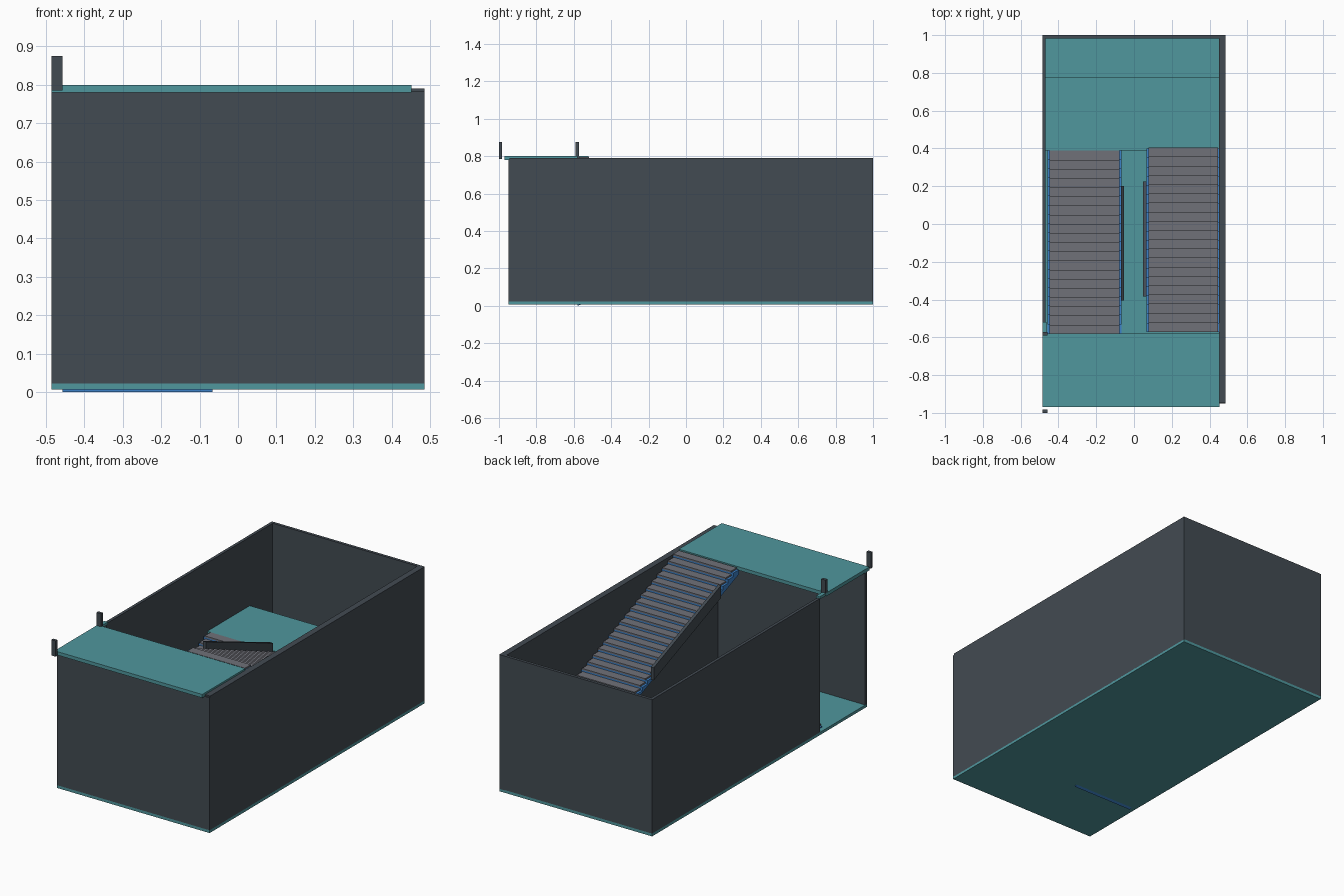
import bpy, bmesh

if "Cube" in bpy.data.objects:
    bpy.data.objects.remove(bpy.data.objects["Cube"])


def material(name, rgb):
    m = bpy.data.materials.new(name)
    m.diffuse_color = (*rgb, 1)
    m.use_nodes = True
    m.node_tree.nodes["Principled BSDF"].inputs["Base Color"].default_value = m.diffuse_color
    return m


DARK = material("dark_wall", (0.055, 0.07, 0.085))
TEAL = material("teal_slab", (0.08, 0.31, 0.34))
BLUE = material("blue_steel", (0.045, 0.22, 0.58))
GREY = material("grey_tread", (0.16, 0.165, 0.19))


def finish(name, bm, mat):
    bmesh.ops.recalc_face_normals(bm, faces=bm.faces)
    me = bpy.data.meshes.new(name)
    bm.to_mesh(me)
    bm.free()
    me.materials.append(mat)
    ob = bpy.data.objects.new(name, me)
    bpy.context.collection.objects.link(ob)
    return ob


def add_box(bm, x, y, z):
    vs = bmesh.ops.create_cube(bm, size=1)["verts"]
    for v in vs:
        for i, (a, b) in enumerate((x, y, z)):
            v.co[i] = a if v.co[i] < 0 else b


def box(name, x, y, z, mat):
    bm = bmesh.new()
    add_box(bm, x, y, z)
    return finish(name, bm, mat)


def extrude_profile(name, pts, x0, x1, mat):
    """Closed (y, z) outline swept along x."""
    bm = bmesh.new()
    f = bm.faces.new([bm.verts.new((x0, y, z)) for y, z in pts])
    ext = bmesh.ops.extrude_face_region(bm, geom=[f])["geom"]
    for v in ext:
        if isinstance(v, bmesh.types.BMVert):
            v.co.x = x1
    return finish(name, bm, mat)


# slabs
box("ground_floor", (-0.485, 0.485), (-0.95, 1.0), (0.006, 0.022), TEAL)
box("middle_landing", (-0.47, 0.45), (0.39, 0.775), (0.378, 0.397), TEAL)
box("upper_landing", (-0.485, 0.452), (-0.97, -0.58), (0.78, 0.8), TEAL)
box("upper_landing_lip", (-0.485, -0.462), (-0.58, -0.52), (0.785, 0.8), TEAL)

# walls, with a doorway left open at the front of the left side
box("right_wall", (0.45, 0.485), (-0.945, 1.0), (0.02, 0.79), DARK)
box("left_wall", (-0.485, -0.468), (-0.522, 1.0), (0.022, 0.79), DARK)
box("back_wall", (-0.468, 0.45), (0.983, 1.0), (0.022, 0.79), DARK)
box("front_wall", (-0.485, 0.485), (-0.95, -0.932), (0.022, 0.782), DARK)

# upper doorway posts
for i, (a, b) in enumerate(((-1.0, -0.983), (-0.59, -0.573))):
    box(f"door_post_{i + 1}", (-0.485, -0.457), (a, b), (0.785, 0.875), DARK)


# stair flights: stepped blue body, grey treads
def flight(name, x0, x1, tx0, tx1, y0, y1, z0, z1, n=20):
    run, rise, thick = (y1 - y0) / n, (z1 - z0) / n, 0.009
    pts = [(y0, z0 - 0.018)]
    for i in range(n):
        top = z0 + (i + 1) * rise - thick
        pts += [(y0 + i * run, top), (y0 + (i + 1) * run, top)]
    pts.append((y1, z1 - 0.035))
    extrude_profile(name + "_body", pts, x0, x1, BLUE)
    bm = bmesh.new()
    nose = -0.1 * run
    for i in range(n):
        top = z0 + (i + 1) * rise
        a, b = y0 + i * run + nose, y0 + (i + 1) * run
        add_box(bm, (tx0, tx1), (min(a, b), max(a, b)), (top - thick, top))
    finish(name + "_treads", bm, GREY)


flight("lower_flight", -0.457, -0.067, -0.447, -0.078, -0.58, 0.39, 0.018, 0.397)
flight("upper_flight", 0.065, 0.45, 0.078, 0.445, 0.40, -0.572, 0.397, 0.797)


# sloping side rails beside the central well
def rail(name, x0, x1, ya, za, yb, zb, h=0.072):
    extrude_profile(name, [(ya, za), (yb, zb), (yb, zb - h), (ya, za - h)],
                    x0, x1, DARK)


rail("lower_rail", -0.07, -0.052, -0.405, 0.155, 0.20, 0.392)
rail("upper_rail", 0.047, 0.065, 0.225, 0.535, -0.385, 0.775)
